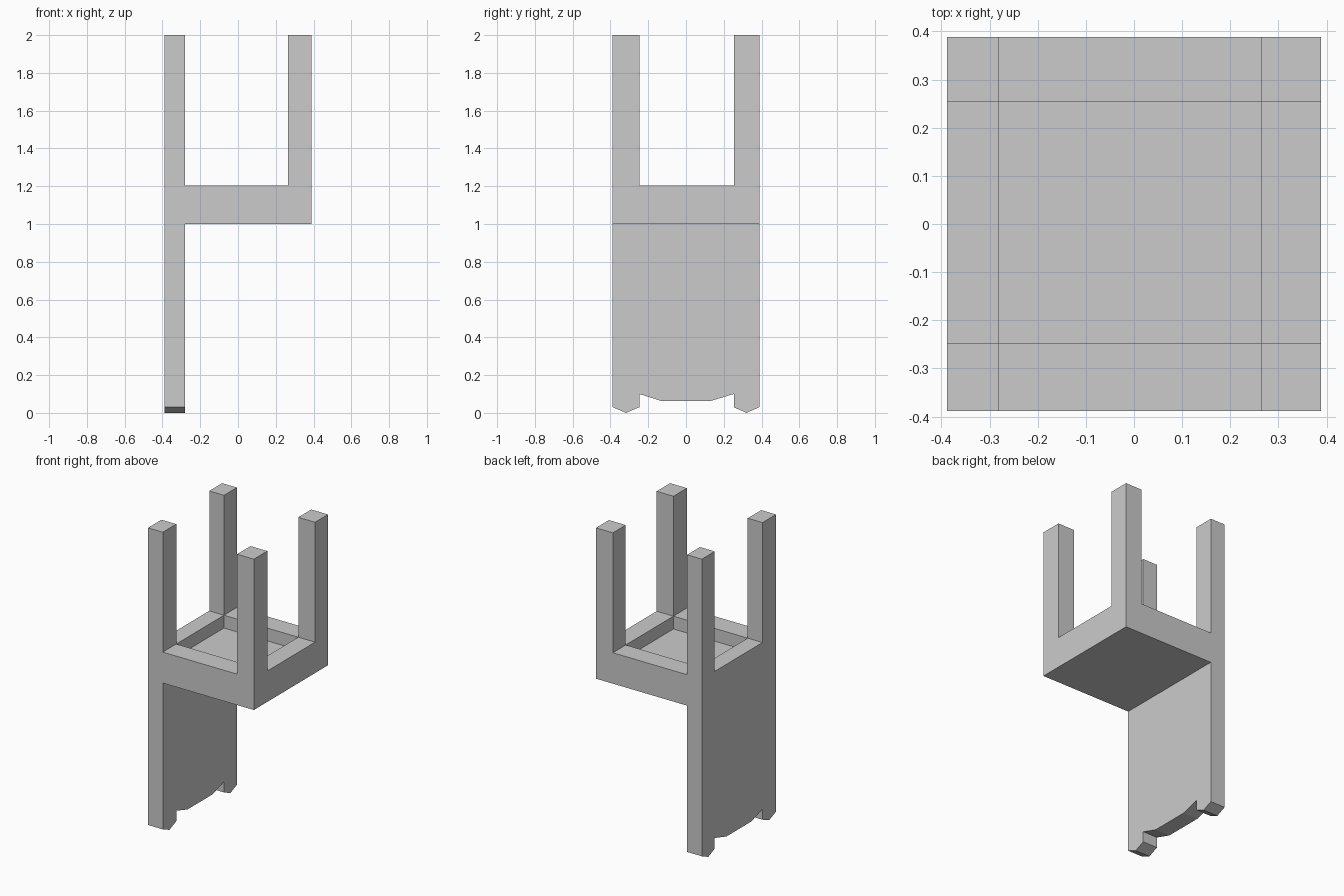
import bpy, bmesh

if "Cube" in bpy.data.objects:
    bpy.data.objects.remove(bpy.data.objects["Cube"])

H = 0.388                    # half width of the chair
Y0, Y1 = -0.247, 0.253       # inner faces of the side rails
X0, X1 = -0.28, 0.265        # inner faces of the back and front frames
RAIL_LOW, RAIL_TOP, SEAT_TOP = 1.0, 1.205, 1.12


def finish(name, bm):
    bmesh.ops.recalc_face_normals(bm, faces=bm.faces)
    mesh = bpy.data.meshes.new(name)
    bm.to_mesh(mesh)
    bm.free()
    ob = bpy.data.objects.new(name, mesh)
    bpy.context.collection.objects.link(ob)
    return ob


def extrude_x(name, profile, xa, xb):
    """Extrude a (y, z) outline from xa to xb."""
    bm = bmesh.new()
    face = bm.faces.new([bm.verts.new((xa, y, z)) for y, z in profile])
    ext = bmesh.ops.extrude_face_region(bm, geom=[face])
    moved = [g for g in ext["geom"] if isinstance(g, bmesh.types.BMVert)]
    bmesh.ops.translate(bm, verts=moved, vec=(xb - xa, 0, 0))
    return finish(name, bm)


def box(name, xa, xb, ya, yb, za, zb):
    return extrude_x(name, [(ya, za), (yb, za), (yb, zb), (ya, zb)], xa, xb)


# Two upturned legs joined by a rail: shared upper outline
legs = [(H, 2), (Y1, 2), (Y1, RAIL_TOP), (Y0, RAIL_TOP), (Y0, 2), (-H, 2)]

# Back rest hanging down, with pointed post ends and a shaped crest
crest = [(-H, 0.03), (-0.318, 0), (Y0, 0.03), (Y0, 0.10), (-0.13, 0.063),
         (0.13, 0.063), (Y1, 0.10), (Y1, 0.03), (0.32, 0), (H, 0.03)]
extrude_x("back_rest_and_legs", crest + legs, -H, X0)

# Front legs and rail
extrude_x("front_legs_and_rail", [(-H, RAIL_LOW), (H, RAIL_LOW)] + legs, X1, H)

# Side rails
for name, ya, yb in (("side_rail_near", -H, Y0), ("side_rail_far", Y1, H)):
    box(name, X0, X1, ya, yb, RAIL_LOW, RAIL_TOP)

# Seat panel, recessed between the rails
box("seat", X0, X1, Y0, Y1, RAIL_LOW, SEAT_TOP)
